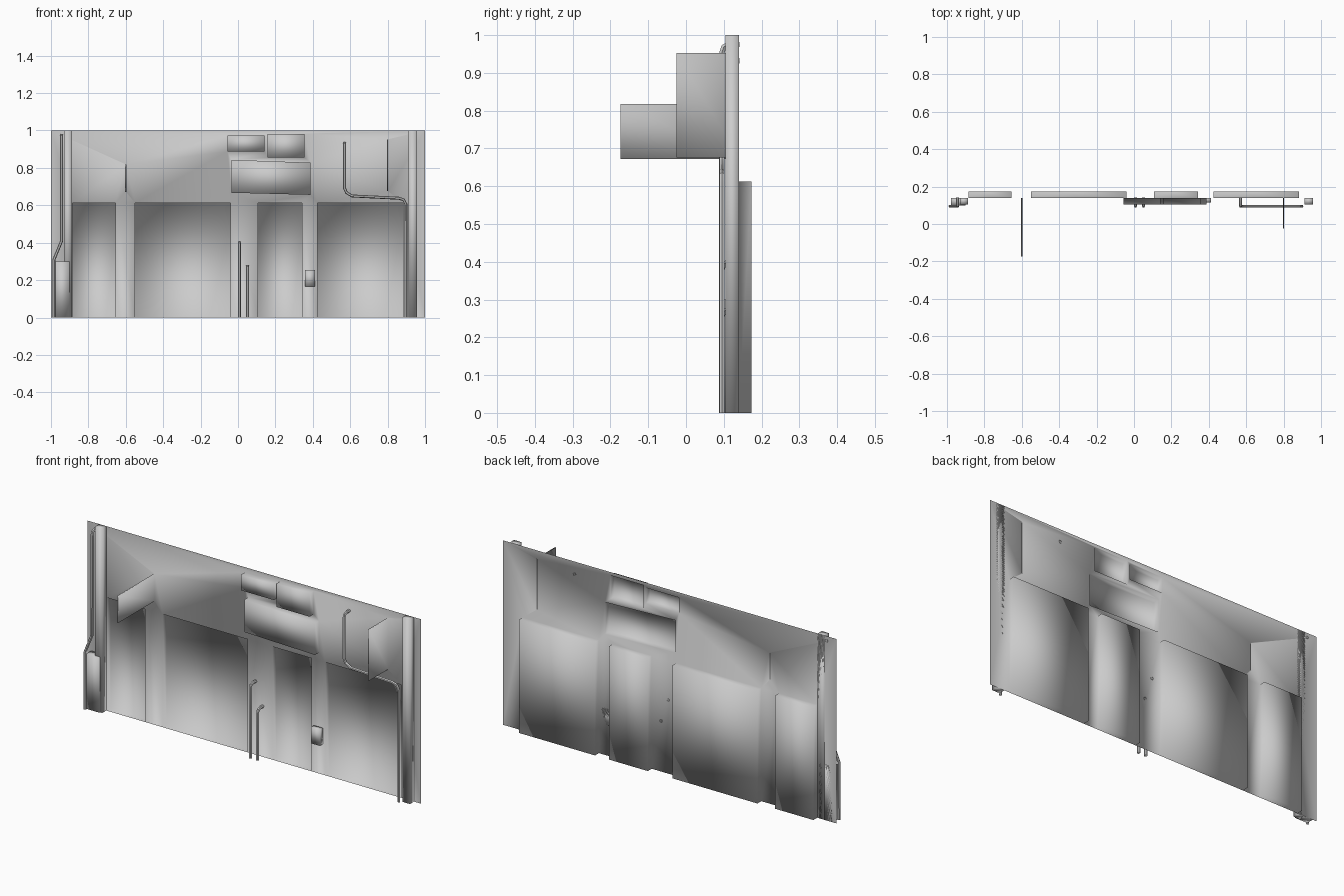
import bpy, bmesh
from mathutils import Vector

if "Cube" in bpy.data.objects:
    bpy.data.objects.remove(bpy.data.objects["Cube"])

WALL, DOOR, SIGN = 0.14, 0.173, 0.105


def rect(x0, x1, z0, z1):
    return [(x0, z0), (x1, z0), (x1, z1), (x0, z1)]


# Recessed doorways, front signs, hanging signs: outline and depth plane
doors = [rect(-0.885, -0.655, 0, 0.613), rect(-0.55, -0.04, 0, 0.613),
         rect(0.108, 0.342, 0, 0.613), rect(0.425, 0.882, 0, 0.613)]
raised = [(rect(-0.056, 0.142, 0.888, 0.972), SIGN),
          (rect(0.158, 0.356, 0.855, 0.982), SIGN),
          ([(-0.035, 0.667), (0.388, 0.656), (0.388, 0.828), (-0.035, 0.843)], SIGN),
          (rect(-0.603, -0.597, 0.672, 0.818), -0.173),
          (rect(0.797, 0.803, 0.676, 0.953), -0.025)]


def add_loop(bm, pts):
    vs = [bm.verts.new((x, WALL, z)) for x, z in pts]
    return [bm.edges.new((vs[i], vs[(i + 1) % len(vs)])) for i in range(len(vs))]


def extrude_panel(bm, pts, y):
    back = [bm.verts.new((x, WALL, z)) for x, z in pts]
    cap = [bm.verts.new((x, y, z)) for x, z in pts]
    for i in range(4):
        j = (i + 1) % 4
        bm.faces.new((back[i], back[j], cap[j], cap[i]))
    bm.faces.new(cap)


# Wall sheet with openings, each drawn in or out from the wall plane
bm = bmesh.new()
outline = [(-1, 0)]
for d in doors:
    outline += [d[0], d[3], d[2], d[1]]
outline += [(1, 0), (1, 1), (-1, 1)]
edges = add_loop(bm, outline)
for pts, _ in raised:
    edges += add_loop(bm, pts)
bmesh.ops.triangle_fill(bm, use_beauty=True, use_dissolve=False, edges=edges,
                        normal=Vector((0, -1, 0)))
for pts, y in [(d, DOOR) for d in doors] + raised:
    extrude_panel(bm, pts, y)
bmesh.ops.remove_doubles(bm, verts=bm.verts, dist=0.0005)
bmesh.ops.recalc_face_normals(bm, faces=bm.faces)
flat = next(f for f in bm.faces if all(abs(v.co.y - WALL) < 1e-4 for v in f.verts)
            and abs(f.normal.y) > 0.9)
if flat.normal.y > 0:
    bmesh.ops.reverse_faces(bm, faces=bm.faces)
for f in bm.faces:
    f.smooth = True
me = bpy.data.meshes.new("shop_wall")
bm.to_mesh(me)
bm.free()
bpy.context.collection.objects.link(bpy.data.objects.new("shop_wall", me))


def box(name, x0, x1, y0, y1, z0, z1):
    bpy.ops.mesh.primitive_cube_add(size=1, location=((x0 + x1) / 2, (y0 + y1) / 2, (z0 + z1) / 2))
    o = bpy.context.object
    o.name = name
    o.scale = (x1 - x0, y1 - y0, z1 - z0)
    bpy.ops.object.transform_apply(location=False, rotation=False)
    bpy.ops.object.shade_smooth()
    return o


# Corner ridges, base cover and meter box
box("right_ridge", 0.912, 0.958, 0.105, WALL, 0, 1)
box("left_ridge", -0.93, -0.888, 0.105, WALL, 0, 1)
box("left_base_cover", -0.978, -0.902, 0.1, WALL, 0, 0.3)
box("meter_box", 0.357, 0.411, 0.115, WALL, 0.165, 0.253)


def pipe(name, pts, y=0.095, r=0.008):
    # Path starts at the wall, bends forward, then follows (x, z) points
    x, z = pts[0]
    path = [(x, WALL + 0.002, z), (x, y + 0.018, z), (x, y + 0.005, z - 0.006), (x, y, z - 0.022)]
    path += [(a, y, b) for a, b in pts[1:]]
    cu = bpy.data.curves.new(name, "CURVE")
    cu.dimensions = "3D"
    cu.bevel_depth = r
    cu.bevel_resolution = 1
    s = cu.splines.new("POLY")
    s.points.add(len(path) - 1)
    for p, c in zip(s.points, path):
        p.co = (*c, 1)
    o = bpy.data.objects.new(name, cu)
    bpy.context.collection.objects.link(o)
    bpy.ops.object.select_all(action="DESELECT")
    o.select_set(True)
    bpy.context.view_layer.objects.active = o
    bpy.ops.object.convert(target="MESH")
    bpy.ops.object.shade_smooth_by_angle()


# Pipes running down the wall
pipe("left_pipe", [(-0.943, 0.975), (-0.943, 0.41), (-0.984, 0.31), (-0.984, 0)])
pipe("tall_stub_pipe", [(0.008, 0.4), (0.008, 0)])
pipe("short_stub_pipe", [(0.051, 0.275), (0.051, 0)])
pipe("right_pipe", [(0.57, 0.932), (0.57, 0.69), (0.58, 0.668), (0.61, 0.65), (0.86, 0.638),
                    (0.885, 0.63), (0.898, 0.605), (0.898, 0)])
